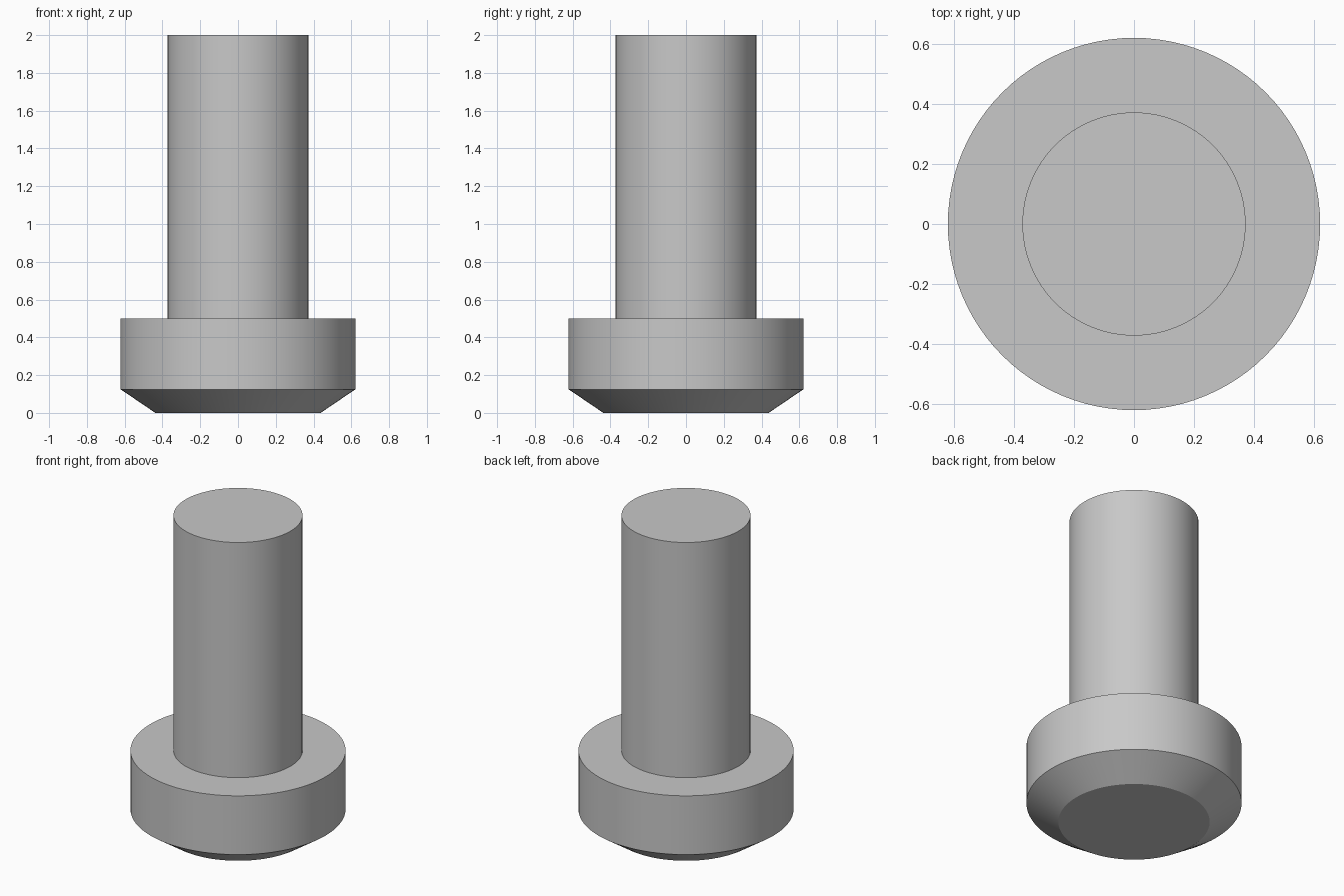
import bpy
import bmesh
import math

cube = bpy.data.objects.get("Cube")
if cube:
    bpy.data.objects.remove(cube, do_unlink=True)

SEGMENTS = 96

# Single plain grey
grey = bpy.data.materials.new("plain grey")
grey.use_nodes = True
colour = (0.58, 0.58, 0.58, 1)
grey.diffuse_color = colour
grey.node_tree.nodes["Principled BSDF"].inputs["Base Color"].default_value = colour


def turned_part(name, profile):
    """Revolve (radius, height) points into a capped solid of stacked rings."""
    bm = bmesh.new()
    rings = []
    for radius, z in profile:
        ring = []
        for i in range(SEGMENTS):
            a = math.tau * i / SEGMENTS
            ring.append(bm.verts.new((radius * math.cos(a), radius * math.sin(a), z)))
        rings.append(ring)
    for low, high in zip(rings, rings[1:]):
        for i in range(SEGMENTS):
            j = (i + 1) % SEGMENTS
            bm.faces.new((low[i], low[j], high[j], high[i]))
    bm.faces.new(reversed(rings[0]))
    bm.faces.new(rings[-1])
    mesh = bpy.data.meshes.new(name)
    bm.to_mesh(mesh)
    bm.free()
    mesh.materials.append(grey)
    obj = bpy.data.objects.new(name, mesh)
    bpy.context.collection.objects.link(obj)
    bpy.ops.object.select_all(action="DESELECT")
    obj.select_set(True)
    bpy.context.view_layer.objects.active = obj
    bpy.ops.object.shade_smooth_by_angle(angle=math.radians(25))
    return obj


# Chamfered head and shaft, joined as one continuous turned solid
turned_part("pin", [
    (0.4375, 0),      # flat underside
    (0.622, 0.125),   # chamfer
    (0.622, 0.5),     # head side
    (0.373, 0.5),     # shoulder
    (0.373, 2),       # shaft
])
